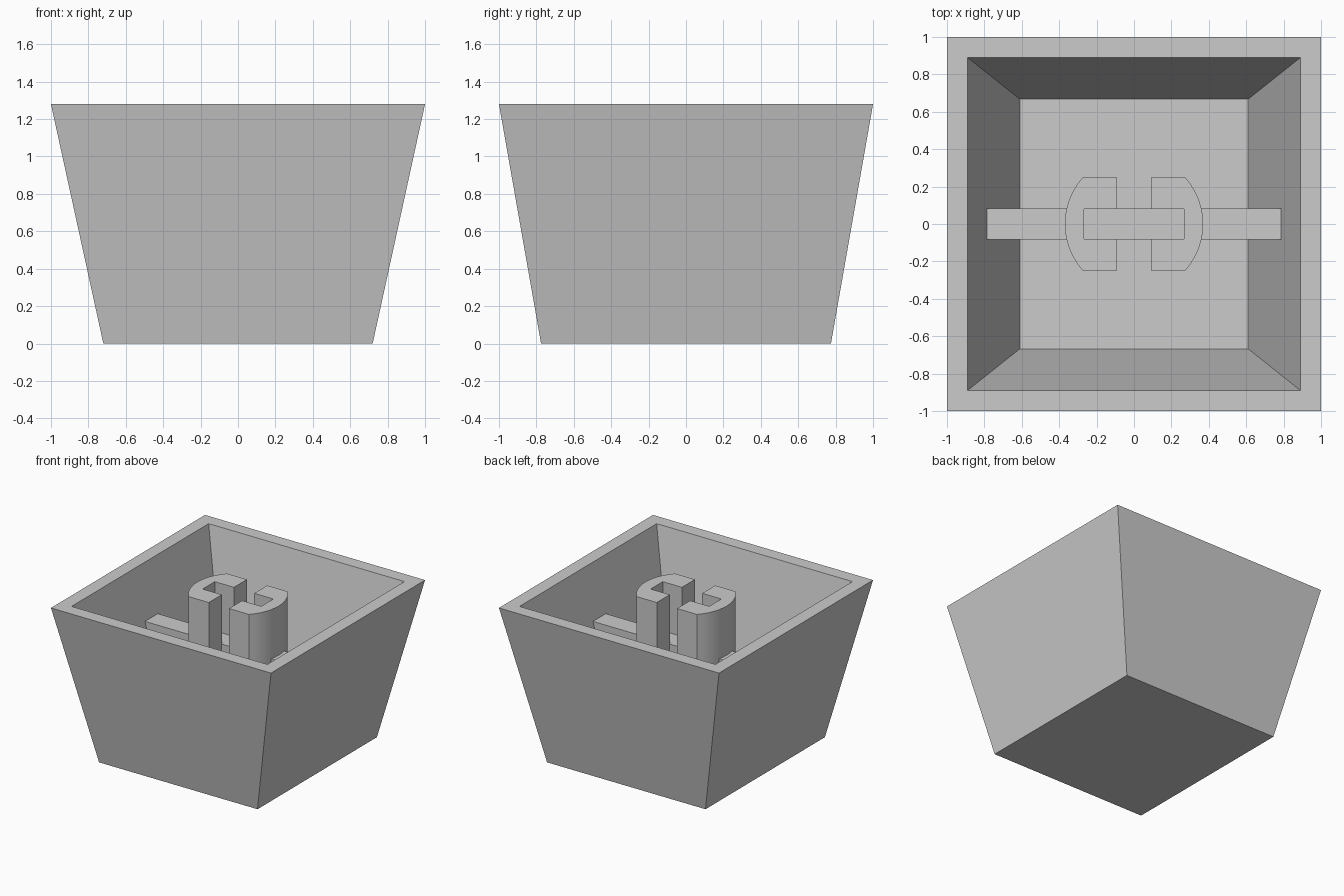
import bpy
import bmesh
import math

cube = bpy.data.objects.get("Cube")
if cube:
    bpy.data.objects.remove(cube, do_unlink=True)

HEIGHT = 1.28
FLOOR = 0.18
BAR_TOP = 0.876

grey = bpy.data.materials.new("plain grey")
grey.use_nodes = True
colour = (0.6, 0.6, 0.6, 1)
grey.diffuse_color = colour
grey.node_tree.nodes["Principled BSDF"].inputs["Base Color"].default_value = colour


def finish(name, bm):
    bmesh.ops.recalc_face_normals(bm, faces=bm.faces)
    mesh = bpy.data.meshes.new(name)
    bm.to_mesh(mesh)
    bm.free()
    mesh.materials.append(grey)
    obj = bpy.data.objects.new(name, mesh)
    bpy.context.collection.objects.link(obj)
    return obj


def rectangle(bm, x, y, z):
    return [bm.verts.new((sx * x, sy * y, z))
            for sx, sy in ((-1, -1), (1, -1), (1, 1), (-1, 1))]


def skin(name, loops):
    """Join a chain of loops with side faces and cap both ends."""
    bm = bmesh.new()
    rings = [rectangle(bm, *loop) for loop in loops]
    for a, b in zip(rings, rings[1:]):
        for i in range(4):
            j = (i + 1) % 4
            bm.faces.new((a[i], a[j], b[j], b[i]))
    bm.faces.new(rings[0])
    bm.faces.new(rings[-1])
    return finish(name, bm)


# Hollow tapered shell: outside, rim, inside, floor
skin("shell", [(0.72, 0.775, 0), (1, 1, HEIGHT),
               (0.89, 0.89, HEIGHT), (0.61, 0.667, FLOOR)])

# Cross bar, with its ends sunk into the sloping walls
skin("cross_bar", [(0.64, 0.083, FLOOR - 0.02), (0.82, 0.083, BAR_TOP)])


def stem_half(name, side):
    """C-shaped post with a round outer face and a slot facing the centre."""
    radius, half_width, gap, slot_x, slot_y = 0.37, 0.248, 0.092, 0.266, 0.079
    limit = math.asin(half_width / radius)
    steps = 12
    outline = [(radius * math.cos(a), radius * math.sin(a))
               for a in (limit * (2 * i / steps - 1) for i in range(steps + 1))]
    outline += [(gap, half_width), (gap, slot_y), (slot_x, slot_y),
                (slot_x, -slot_y), (gap, -slot_y), (gap, -half_width)]
    bm = bmesh.new()
    base = bm.faces.new([bm.verts.new((side * x, y, FLOOR - 0.02)) for x, y in outline])
    top = bmesh.ops.extrude_face_region(bm, geom=[base], use_keep_orig=True)["geom"]
    for v in top:
        if isinstance(v, bmesh.types.BMVert):
            v.co.z = HEIGHT
    obj = finish(name, bm)
    bpy.ops.object.select_all(action="DESELECT")
    bpy.context.view_layer.objects.active = obj
    obj.select_set(True)
    bpy.ops.object.shade_smooth_by_angle(angle=math.radians(25))


# Split stem in the middle
for name, side in (("stem_left", 1), ("stem_right", -1)):
    stem_half(name, side)
